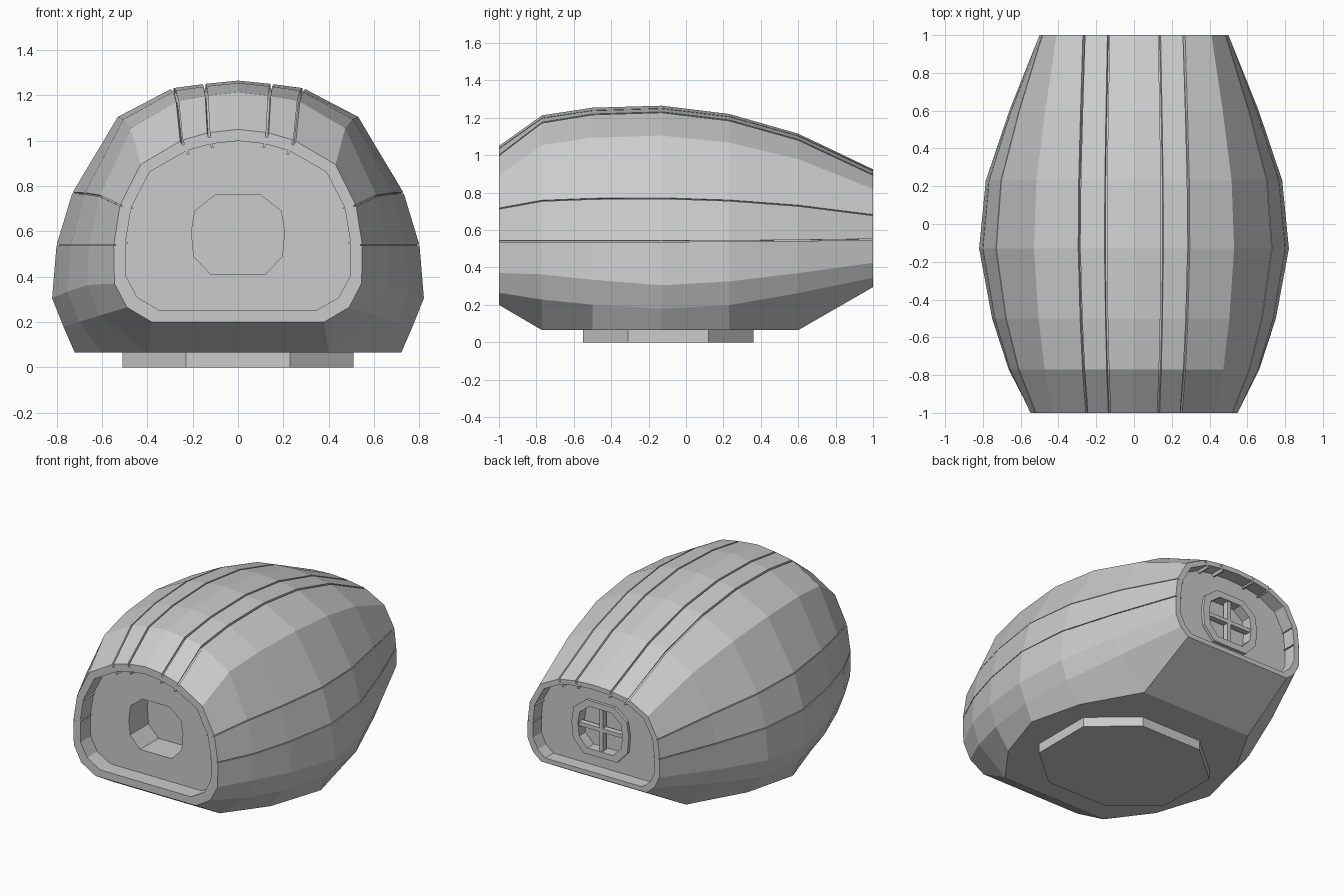
import bpy, bmesh
from mathutils import Vector

if "Cube" in bpy.data.objects:
    bpy.data.objects.remove(bpy.data.objects["Cube"])

# Half cross-sections (x, z) from top centre down to the bottom corner
FRONT = [(0, 1.05), (.13, 1.035), (.25, 1.0), (.43, .895), (.52, .715), (.548, .54), (.545, .37), (.49, .265), (.38, .2)]
MID = [(0, 1.265), (.15, 1.25), (.29, 1.23), (.53, 1.105), (.73, .77), (.80, .54), (.82, .305), (.77, .18), (.72, .065)]
BACK = [(0, .925), (.135, .917), (.265, .895), (.41, .82), (.485, .68), (.50, .55), (.50, .425), (.46, .345), (.40, .295)]
GROOVES = {1: .006, 2: .006, 4: .003, 5: .003}


def section(end, fx=0, fz=0, fl=0, base=None):
    """Blend an end section towards the middle one."""
    pts = []
    for i, (a, b) in enumerate(zip(end, MID)):
        f = fz if i < 6 else fl if i == 6 else fx
        pts.append(Vector((a[0] + (b[0] - a[0]) * fx, a[1] + (b[1] - a[1]) * f)))
    if base:
        pts[8] = Vector((base, .065))
    return pts


def full_loop(half):
    """Cut plank grooves into a half section and mirror it."""
    right = []
    for i, p in enumerate(half):
        if i in GROOVES:
            w = GROOVES[i]
            t = (half[i + 1] - half[i - 1]).normalized() * w
            d = (Vector((0, .5)) - p).normalized() * w * 3.5
            right += [p - t, p - t + d, p + t + d, p + t]
        else:
            right.append(p)
    left = [Vector((-p.x, p.y)) for p in reversed(right[1:])]
    return right + left


def scaled(loop, sx, sz, cz):
    return [Vector((p.x * sx, cz + (p.y - cz) * sz)) for p in loop]


def finish(bm, name):
    bmesh.ops.recalc_face_normals(bm, faces=bm.faces)
    me = bpy.data.meshes.new(name)
    bm.to_mesh(me)
    bm.free()
    ob = bpy.data.objects.new(name, me)
    bpy.context.collection.objects.link(ob)
    return ob


def ring(bm, loop, y):
    return [bm.verts.new((p.x, y, p.y)) for p in loop]


def bridge(bm, a, b):
    for i in range(len(a)):
        j = (i + 1) % len(a)
        bm.faces.new((a[i], a[j], b[j], b[i]))


# Barrel shell with rims turned inwards at both ends
front = full_loop(section(FRONT))
back = full_loop(section(BACK))
front_in = scaled(front, .905, .88, .625)
back_in = scaled(back, .92, .9, .605)
stations = [
    (-.89, front_in), (-1, front_in), (-1, front),
    (-.77, full_loop(section(FRONT, .43, .76, .1, .40))),
    (-.5, full_loop(section(FRONT, .75, .95, .55, .60))),
    (-.13, full_loop(section(MID))),
    (.23, full_loop(section(BACK, .89, .87, .83, .63))),
    (.6, full_loop(section(BACK, .5, .56, .46, .42))),
    (1, back), (1, back_in), (.91, back_in)]
bm = bmesh.new()
rings = [ring(bm, loop, y) for y, loop in stations]
for a, b in zip(rings, rings[1:]):
    bridge(bm, a, b)
finish(bm, "barrel_shell")

# Eight-sided opening shared by both end walls
half_oct = [(.10, .76), (.19, .69), (.205, .60), (.195, .49), (.12, .41)]
octagon = [Vector(p) for p in half_oct] + [Vector((-x, z)) for x, z in reversed(half_oct)]


def end_wall(name, outer, y, hole, depth):
    """Flat wall with a sunken pocket."""
    bm = bmesh.new()
    o, h = ring(bm, outer, y), ring(bm, hole, y)
    edges = [bm.edges.new((r[i], r[(i + 1) % len(r)])) for r in (o, h) for i in range(len(r))]
    bmesh.ops.triangle_fill(bm, edges=edges, use_beauty=True, normal=(0, 1, 0))
    inner = ring(bm, hole, y + depth)
    bridge(bm, h, inner)
    bm.faces.new(inner)
    finish(bm, name)


small = scaled(octagon, .82, .82, .585)
end_wall("front_wall", front_in, -.89, octagon, .2)
end_wall("rear_wall", back_in, .91, small, -.05)

# Rear window frame
big = scaled(octagon, 1.06, 1.06, .585)
bm = bmesh.new()
rs = [ring(bm, l, y) for l, y in ((big, .905), (big, .93), (small, .93), (small, .905))]
for i in range(4):
    bridge(bm, rs[i], rs[(i + 1) % 4])
finish(bm, "window_frame")


def box(name, loc, size):
    bm = bmesh.new()
    bmesh.ops.create_cube(bm, size=1)
    bmesh.ops.scale(bm, vec=size, verts=bm.verts)
    bmesh.ops.translate(bm, vec=loc, verts=bm.verts)
    finish(bm, name)


# Window cross bars
box("window_bar_upright", (0, .9, .585), (.026, .04, .30))
box("window_bar_level", (0, .9, .585), (.34, .04, .026))

# Foot plate
outline = [(.23, -.55), (.51, -.31), (.51, .12), (.23, .36)]
outline += [(-x, y) for x, y in reversed(outline)]
bm = bmesh.new()
low = [bm.verts.new((x, y, 0)) for x, y in outline]
top = [bm.verts.new((x, y, .07)) for x, y in outline]
bridge(bm, low, top)
bm.faces.new(low)
bm.faces.new(top)
finish(bm, "foot_plate")
